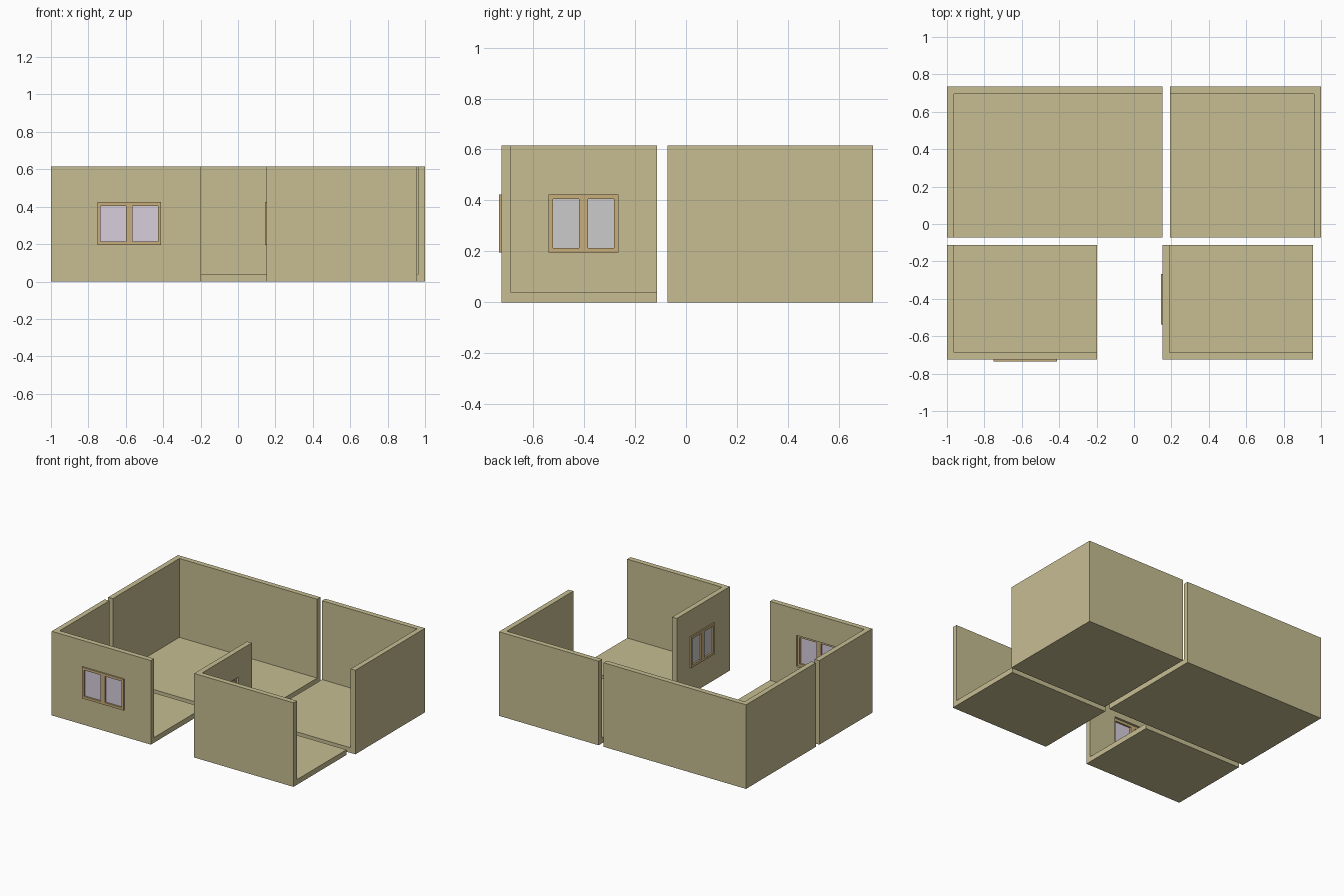
import bpy

if "Cube" in bpy.data.objects:
    bpy.data.objects.remove(bpy.data.objects["Cube"])

T = 0.038   # wall and floor thickness
H = 0.615   # wall height


def material(name, rgb):
    m = bpy.data.materials.new(name)
    m.diffuse_color = (*rgb, 1)
    m.use_nodes = True
    m.node_tree.nodes["Principled BSDF"].inputs["Base Color"].default_value = m.diffuse_color
    return m


WALL = material("plaster", (0.57, 0.51, 0.29))
WOOD = material("window_wood", (0.57, 0.42, 0.20))
PALE = material("pale_glass", (0.68, 0.62, 0.72))


def box(name, lo, hi, mat=None):
    bpy.ops.mesh.primitive_cube_add(
        size=1, location=[(a + b) / 2 for a, b in zip(lo, hi)])
    ob = bpy.context.object
    ob.name = name
    ob.scale = [b - a for a, b in zip(lo, hi)]
    bpy.ops.object.transform_apply(location=True, rotation=True, scale=True)
    if mat:
        ob.data.materials.append(mat)
    return ob


def cut(target, lo, hi):
    cutter = box("cutter", lo, hi)
    cutter.hide_render = True
    mod = target.modifiers.new("cut", 'BOOLEAN')
    mod.operation = 'DIFFERENCE'
    mod.solver = 'EXACT'
    mod.object = cutter
    bpy.context.view_layer.objects.active = target
    bpy.ops.object.modifier_apply(modifier=mod.name)
    bpy.data.objects.remove(cutter, do_unlink=True)


def room(name, x0, x1, y0, y1, walls):
    """Block hollowed out, open on top and on the sides not listed in walls."""
    ob = box(name, (x0, y0, 0), (x1, y1, H), WALL)

    def inset(side):
        return T if side in walls else -0.1

    cut(ob, (x0 + inset("left"), y0 + inset("front"), T),
        (x1 - inset("right"), y1 - inset("back"), H + 0.1))
    return ob


def window(name, wall, axis, face, a0, a1, glass):
    """Two-pane window in a wall; axis is the direction along the wall."""
    z0, z1 = 0.195, 0.424

    def corners(a, b, d0, d1, za, zb):
        if axis == "x":
            return (a, face + d0, za), (b, face + d1, zb)
        return (face + d0, a, za), (face + d1, b, zb)

    cut(wall, *corners(a0, a1, -0.1, T + 0.1, z0, z1))
    frame = box(name + "_frame", *corners(a0, a1, -0.009, 0.022, z0, z1), WOOD)
    side, mullion = 0.016, 0.036
    mid = (a0 + a1) / 2
    panes = [(a0 + side, mid - mullion / 2), (mid + mullion / 2, a1 - side)]
    for i, (p, q) in enumerate(panes):
        cut(frame, *corners(p, q, -0.1, 0.1, z0 + 0.018, z1 - 0.019))
        box(f"{name}_pane_{i + 1}",
            *corners(p, q, 0.003, 0.009, z0 + 0.018, z1 - 0.019), glass)


# Four room sections with gaps between them
room("back_left_room", -1.0, 0.153, -0.072, 0.734, ("left", "back"))
room("back_right_room", 0.193, 1.0, -0.072, 0.734, ("right", "back"))
front_left = room("front_left_room", -1.0, -0.198, -0.725, -0.113, ("left", "front"))
front_right = room("front_right_room", 0.153, 0.957, -0.725, -0.113, ("left", "front"))

# Windows
window("front_window", front_left, "x", -0.725, -0.75, -0.412, PALE)
window("side_window", front_right, "y", 0.153, -0.537, -0.267, None)
